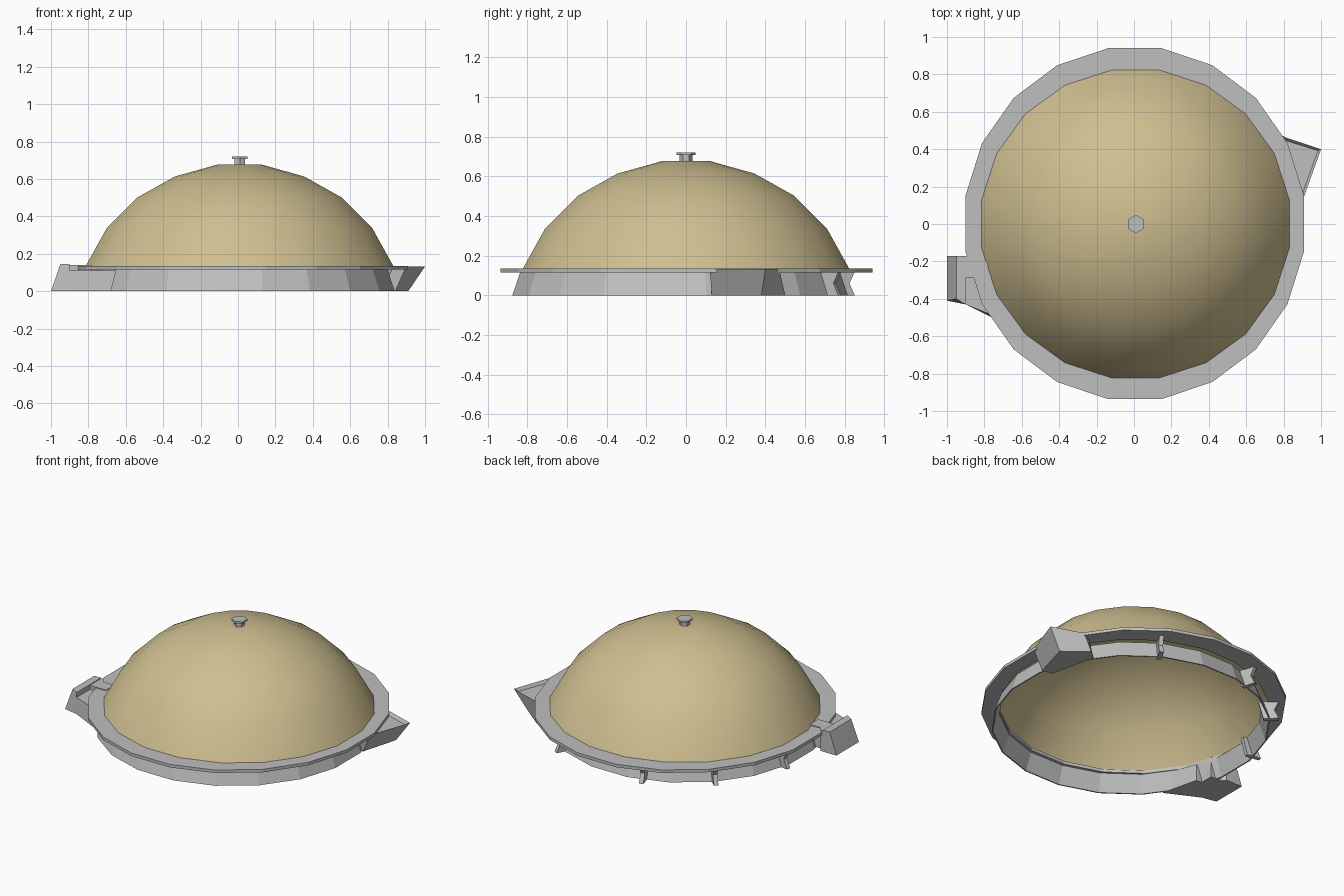
import bpy, bmesh
from math import sin, cos, pi, radians

if "Cube" in bpy.data.objects:
    bpy.data.objects.remove(bpy.data.objects["Cube"])

def material(name, rgb):
    m = bpy.data.materials.new(name)
    m.diffuse_color = (*rgb, 1)
    m.use_nodes = True
    m.node_tree.nodes["Principled BSDF"].inputs["Base Color"].default_value = m.diffuse_color
    return m

TAN = material("sand_tan", (0.62, 0.52, 0.28))
GREY = material("concrete_grey", (0.52, 0.52, 0.52))

def finish(bm, name, mat, normals=True):
    if normals:
        bmesh.ops.recalc_face_normals(bm, faces=bm.faces)
    me = bpy.data.meshes.new(name)
    bm.to_mesh(me)
    bm.free()
    me.materials.append(mat)
    ob = bpy.data.objects.new(name, me)
    bpy.context.collection.objects.link(ob)
    return ob

def lathe(name, mat, profile, n, center=(0, 0), start=0.5, closed=False,
          cap_top=False, cap_bottom=False):
    """Profile of (rx, ry, z) flat-to-flat radii turned into n sides."""
    bm = bmesh.new()
    k = 1 / cos(pi / n)
    rings = []
    for rx, ry, z in profile:
        rings.append([bm.verts.new((center[0] + rx * k * cos(2 * pi * (i + start) / n),
                                    center[1] + ry * k * sin(2 * pi * (i + start) / n), z))
                      for i in range(n)])
    pairs = list(zip(rings, rings[1:])) + ([(rings[-1], rings[0])] if closed else [])
    for a, b in pairs:
        for i in range(n):
            j = (i + 1) % n
            bm.faces.new((a[i], a[j], b[j], b[i]))
    if cap_bottom:
        bm.faces.new(rings[0][::-1])
    if cap_top:
        bm.faces.new(rings[-1])
    return finish(bm, name, mat, normals=closed or cap_bottom)

def block(name, bottom, top, z0, z1, mat=GREY):
    """Solid between two outlines with the same number of corners."""
    bm = bmesh.new()
    a = [bm.verts.new((x, y, z0)) for x, y in bottom]
    b = [bm.verts.new((x, y, z1)) for x, y in top]
    n = len(a)
    bm.faces.new(a[::-1])
    bm.faces.new(b)
    for i in range(n):
        j = (i + 1) % n
        bm.faces.new((a[i], a[j], b[j], b[i]))
    return finish(bm, name, mat)

# Dome shell, open below
dome = lathe("dome", TAN,
             [(r, r, z) for r, z in [(0.825, 0.13), (0.71, 0.337), (0.545, 0.502),
                                     (0.345, 0.614), (0.115, 0.678)]],
             20, center=(0.008, 0), cap_top=True)
for p in dome.data.polygons:
    p.use_smooth = True

# Flat flange around the dome
lathe("flange", GREY, [(0.81, 0.81, 0.115), (0.905, 0.938, 0.115),
                       (0.905, 0.938, 0.135), (0.81, 0.81, 0.135)],
      20, center=(0.004, 0.002), closed=True)

# Flared base wall, shifted slightly forward
lathe("base_wall", GREY, [(0.838, 0.845, 0), (0.798, 0.805, 0.118),
                          (0.79, 0.797, 0.118), (0.83, 0.837, 0)],
      20, center=(0.0, -0.03), closed=True)

# Finial: hexagonal stem and cap
lathe("finial_stem", GREY, [(0.028, 0.028, 0.67), (0.028, 0.028, 0.71)], 6,
      center=(0.01, 0), cap_bottom=True, cap_top=True)
lathe("finial_cap", GREY, [(0.042, 0.042, 0.708), (0.042, 0.042, 0.72)], 6,
      center=(0.01, 0), cap_bottom=True, cap_top=True)

# Waisted support fins under the flange at the back
FIN = [(0.76, 0.118), (0.885, 0.118), (0.857, 0.06), (0.885, 0), (0.79, 0)]
for i, deg in enumerate((61, 107, 137, 170)):
    a = radians(deg)
    bm = bmesh.new()
    sides = []
    for t in (-0.014, 0.014):
        sides.append([bm.verts.new((r * cos(a) - t * sin(a), r * sin(a) + t * cos(a), z))
                      for r, z in FIN])
    bm.faces.new(sides[0])
    bm.faces.new(sides[1][::-1])
    for k in range(len(FIN)):
        j = (k + 1) % len(FIN)
        bm.faces.new((sides[0][k], sides[0][j], sides[1][j], sides[1][k]))
    finish(bm, f"support_fin_{i + 1}", GREY)

# Right spout: wedge with a shallow triangular tray on top
spout = block("right_spout",
              [(0.77, 0.14), (0.84, 0.13), (0.91, 0.38), (0.76, 0.50), (0.70, 0.45)],
              [(0.83, 0.12), (0.90, 0.12), (1.0, 0.40), (0.79, 0.47), (0.74, 0.45)],
              0, 0.132)
bm = bmesh.new()
bm.from_mesh(spout.data)
top = max(bm.faces, key=lambda f: f.calc_center_median().z)
bmesh.ops.inset_region(bm, faces=[top], thickness=0.018)
for v in top.verts:
    v.co.z -= 0.02
bm.to_mesh(spout.data)
bm.free()

# Left box: L-shaped upper walls around a lower notch
block("left_box_outer",
      [(-1.0, -0.41), (-0.9, -0.43), (-0.9, -0.17), (-1.0, -0.17)],
      [(-0.95, -0.40), (-0.9, -0.43), (-0.9, -0.17), (-0.95, -0.17)], 0, 0.145)
block("left_box_back",
      [(-0.9, -0.29), (-0.78, -0.29), (-0.78, -0.20), (-0.86, -0.20), (-0.88, -0.17), (-0.9, -0.17)],
      [(-0.9, -0.29), (-0.78, -0.29), (-0.78, -0.20), (-0.86, -0.20), (-0.88, -0.17), (-0.9, -0.17)],
      0, 0.14)
block("left_box_step",
      [(-0.9, -0.43), (-0.68, -0.54), (-0.74, -0.29), (-0.9, -0.29)],
      [(-0.9, -0.43), (-0.65, -0.53), (-0.74, -0.29), (-0.9, -0.29)], 0, 0.112)
